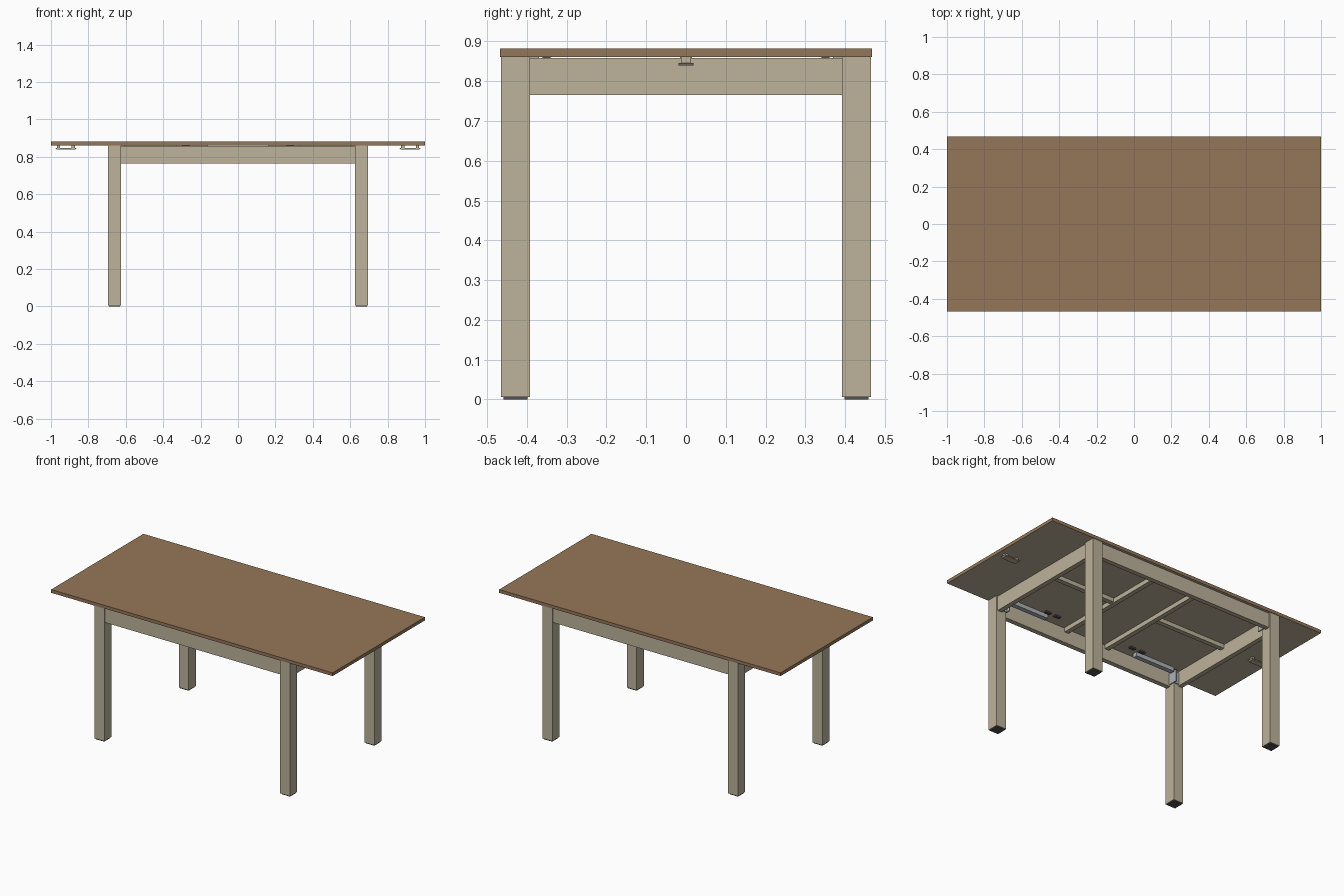
import bpy
import bmesh

cube = bpy.data.objects.get("Cube")
if cube:
    bpy.data.objects.remove(cube, do_unlink=True)


def material(name, rgb):
    m = bpy.data.materials.new(name)
    m.use_nodes = True
    m.diffuse_color = (*rgb, 1)
    m.node_tree.nodes["Principled BSDF"].inputs["Base Color"].default_value = (*rgb, 1)
    return m


WOOD = material("warm brown wood", (0.30, 0.182, 0.10))
CREAM = material("cream paint", (0.51, 0.45, 0.33))
METAL = material("grey metal", (0.42, 0.45, 0.48))
DARK = material("dark plastic", (0.08, 0.08, 0.08))


def box(name, x, y, z, mat, taper=0):
    """Box between x, y and z ranges; taper shortens the lower face in x."""
    bm = bmesh.new()
    bmesh.ops.create_cube(bm, size=1)
    for v in bm.verts:
        low = v.co.z < 0
        sign = 1 if v.co.x > 0 else -1
        v.co = [r[0] + (c + 0.5) * (r[1] - r[0]) for c, r in zip(v.co, (x, y, z))]
        if low:
            v.co.x -= sign * taper
    mesh = bpy.data.meshes.new(name)
    bm.to_mesh(mesh)
    bm.free()
    mesh.materials.append(mat)
    obj = bpy.data.objects.new(name, mesh)
    bpy.context.collection.objects.link(obj)
    return obj


def span(centre, size):
    return (centre - size / 2, centre + size / 2)


TOP, UNDER = 0.882, 0.861
LEG_X, LEG_Y = 0.66, 0.428

# Tabletop: brown on top and edges, painted underneath
top = box("tabletop", (-1, 1), (-0.468, 0.468), (UNDER, TOP), WOOD)
top.data.materials.append(CREAM)
for face in top.data.polygons:
    if face.normal.z < -0.5:
        face.material_index = 1

for sx, end in ((-1, "right"), (1, "left")):
    # End apron, pull handle and sliding runner
    box(f"{end}_end_apron", span(sx * 0.673, 0.03), (-0.392, 0.392), (0.765, 0.858), CREAM)
    box(f"{end}_handle_grip", span(sx * 0.92, 0.112), span(0, 0.038), (0.839, 0.846), CREAM, 0.006)
    for i in (-1, 1):
        box(f"{end}_handle_post", span(sx * 0.92 + i * 0.04, 0.018), span(0, 0.024), (0.845, UNDER), CREAM)
    box(f"{end}_runner", span(sx * 0.41, 0.5), span(0, 0.03), (0.835, UNDER), CREAM)
    # Cross rail
    box(f"{end}_cross_rail", span(sx * 0.15, 0.03), (-0.42, 0.42), (0.83, 0.858), CREAM)

    for sy, side in ((-1, "front"), (1, "back")):
        tag = f"{side}_{end}"
        # Leg with foot pad
        box(f"{tag}_leg", span(sx * LEG_X, 0.07), span(sy * LEG_Y, 0.073), (0.006, UNDER), CREAM)
        box(f"{tag}_foot_pad", span(sx * LEG_X, 0.06), span(sy * LEG_Y, 0.06), (0, 0.006), DARK)
        # Metal slide along the apron and its clips
        box(f"{tag}_slide", span(sx * 0.47, 0.28), span(sy * 0.385, 0.03), (0.835, UNDER), METAL)
        for cx in (0.28, 0.35):
            box(f"{tag}_clip", span(sx * cx, 0.04), span(sy * 0.35, 0.02), (0.852, UNDER), DARK)
        # Corner bracket plates
        box(f"{tag}_bracket_end", span(sx * 0.622, 0.006), span(sy * 0.40, 0.075), (0.775, 0.85), METAL)
        box(f"{tag}_bracket_side", span(sx * 0.65, 0.06), span(sy * 0.388, 0.006), (0.775, 0.85), METAL)

# Long aprons
for sy, side in ((-1, "front"), (1, "back")):
    box(f"{side}_apron", (-0.626, 0.626), span(sy * 0.44, 0.03), (0.765, 0.858), CREAM)
